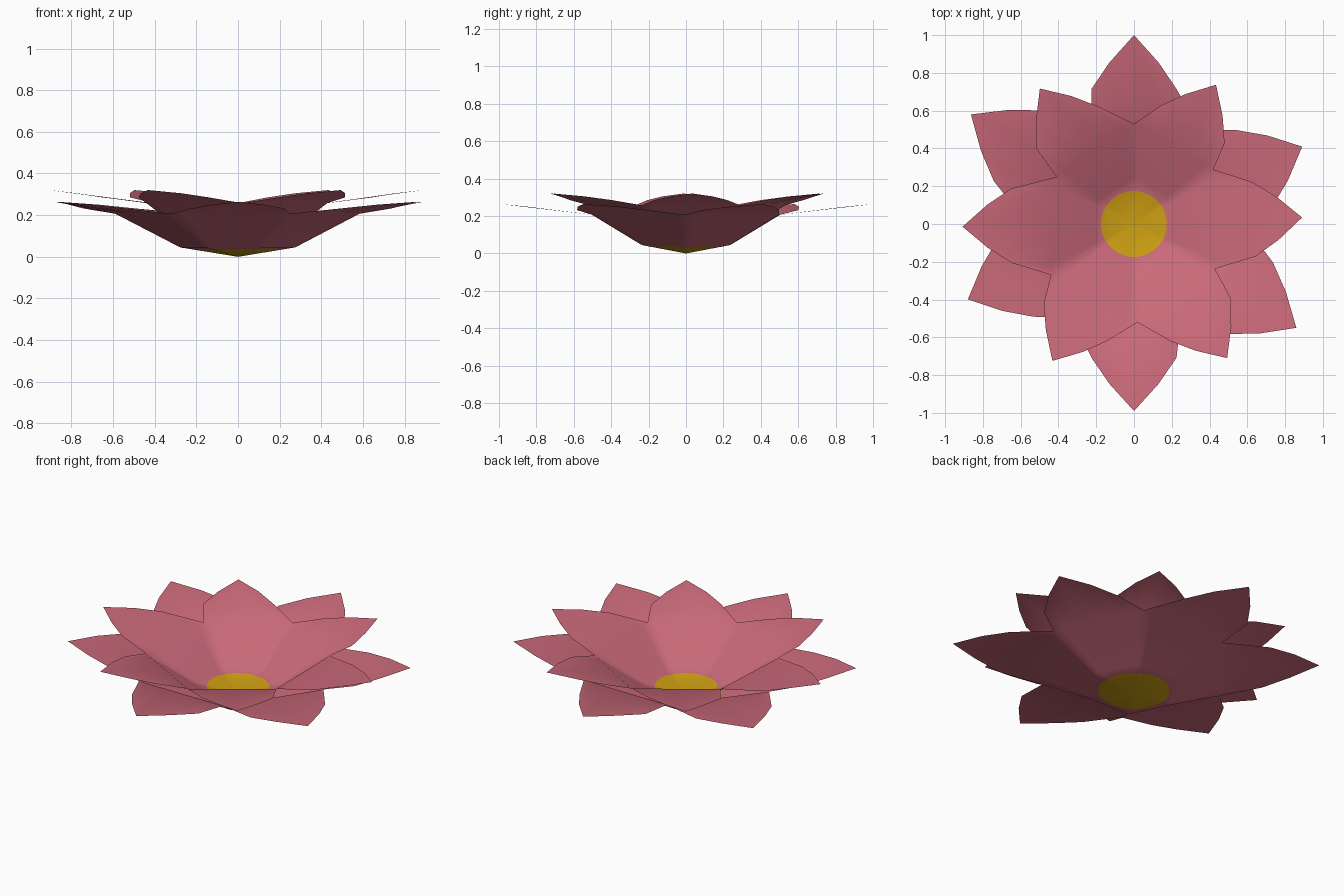
import bpy, bmesh, math
from mathutils import Vector

if "Cube" in bpy.data.objects:
    bpy.data.objects.remove(bpy.data.objects["Cube"])


def material(name, rgb):
    m = bpy.data.materials.new(name)
    m.diffuse_color = (*rgb, 1)
    m.use_nodes = True
    m.node_tree.nodes["Principled BSDF"].inputs["Base Color"].default_value = m.diffuse_color
    return m


PINK = material("petal pink", (0.60, 0.145, 0.195))
YELLOW = material("centre yellow", (0.61, 0.345, 0.006))

# Slightly uneven petals, counter-clockwise: (angle in degrees, radius)
TIPS = [(24.7, 0.98), (90, 1.0), (146.1, 1.04), (204.4, 0.966), (270, 0.99), (327.4, 1.02)]
VALLEYS = [(-0.2, 0.584), (55.2, 0.607), (113.8, 0.55), (176.7, 0.591), (237.2, 0.596), (296.2, 0.561)]


def polar(p):
    a = math.radians(p[0])
    return Vector((math.cos(a), math.sin(a), 0)) * p[1]


def at_z(v, z):
    return Vector((v.x, v.y, z))


def petal_layer(name, scale, turn, z_scale, z_offset):
    # One column per outline point: yellow rim, bowl floor, bowl rim, petal edge
    columns = []
    for i in range(6):
        tip, a, b = polar(TIPS[i]), polar(VALLEYS[i]), polar(VALLEYS[(i + 1) % 6])
        along = tip.normalized()
        side = Vector((-along.y, along.x, 0))
        edge = [
            (0.0, at_z(a, 0.207)),
            (0.10, at_z(tip * 0.715 - side * 0.225, 0.232)),
            (0.28, at_z(tip * 0.855 - side * 0.13, 0.25)),
            (0.5, at_z(tip, 0.264)),
            (0.72, at_z(tip * 0.855 + side * 0.13, 0.25)),
            (0.90, at_z(tip * 0.715 + side * 0.225, 0.232)),
        ]
        for t, e in edge:
            c = a.lerp(b, t)
            floor = c * 0.47
            rim = c.normalized() * 0.2
            columns.append([at_z(rim, 0.045 * 0.2 / floor.length),
                            at_z(floor, 0.045), at_z(c, 0.207), e])

    bm = bmesh.new()
    apex = bm.verts.new((0, 0, 0))
    grid = [[bm.verts.new(p) for p in col] for col in columns]
    for i, col in enumerate(grid):
        nxt = grid[(i + 1) % len(grid)]
        bm.faces.new((apex, col[0], nxt[0])).material_index = 1
        for j in range(3):
            bm.faces.new((col[j], col[j + 1], nxt[j + 1], nxt[j]))
    bmesh.ops.remove_doubles(bm, verts=bm.verts, dist=0.0001)
    for f in bm.faces:
        f.smooth = True
    mesh = bpy.data.meshes.new(name)
    bm.to_mesh(mesh)
    bm.free()
    mesh.materials.append(PINK)
    mesh.materials.append(YELLOW)
    ob = bpy.data.objects.new(name, mesh)
    bpy.context.collection.objects.link(ob)
    ob.scale = (scale, scale, z_scale)
    ob.rotation_euler.z = math.radians(turn)
    ob.location.z = z_offset
    return ob


# Two nested whorls of the same flower shape
petal_layer("outer_petals", 1.0, 0, 1.0, 0)
petal_layer("inner_petals", 0.873, 34.8, 1.1, 0.03)
